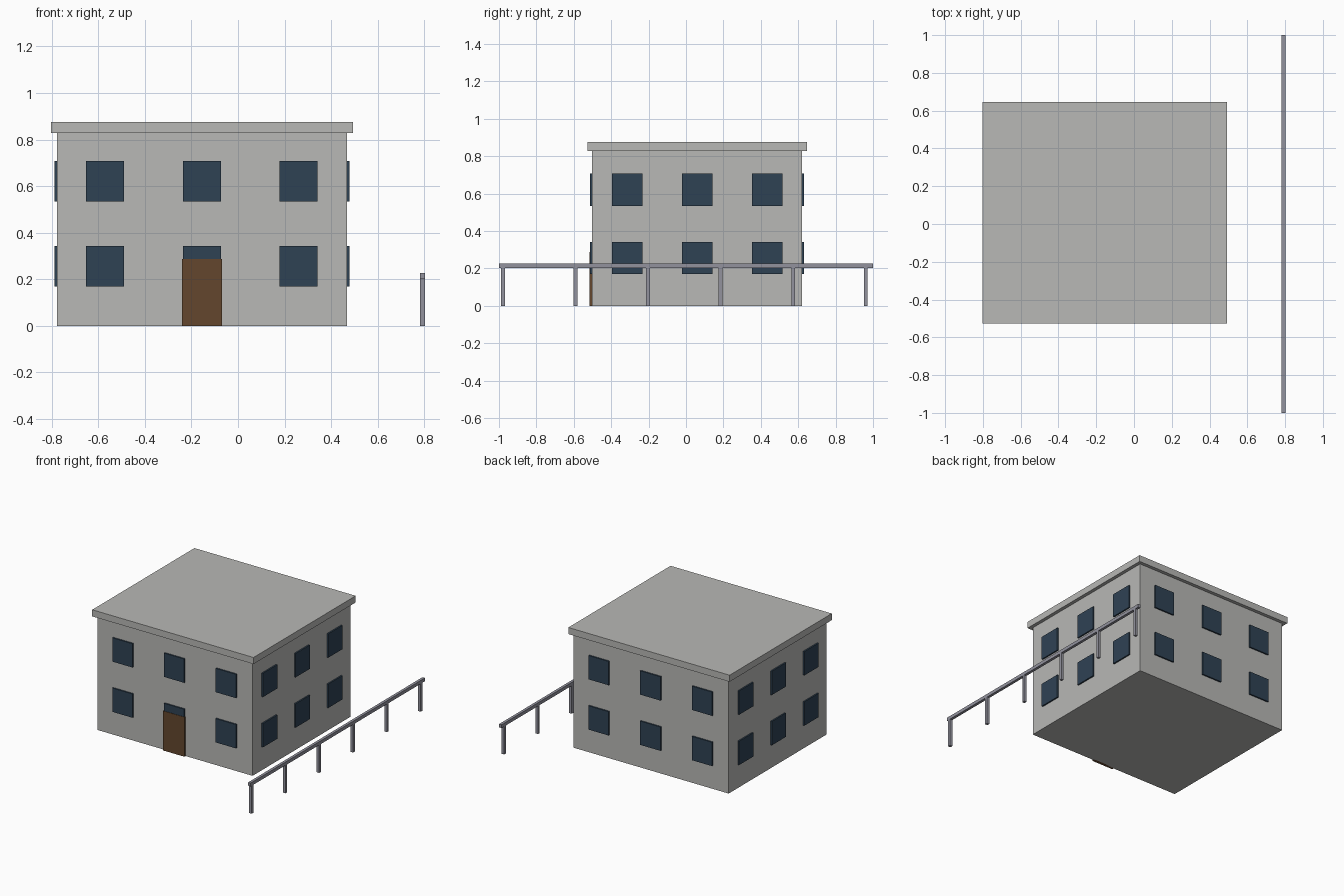
import bpy
import bmesh
from mathutils import Matrix, Vector

cube = bpy.data.objects.get("Cube")
if cube:
    bpy.data.objects.remove(cube, do_unlink=True)


def material(name, rgb):
    mat = bpy.data.materials.new(name)
    mat.use_nodes = True
    mat.diffuse_color = (*rgb, 1)
    bsdf = next(n for n in mat.node_tree.nodes if n.type == "BSDF_PRINCIPLED")
    bsdf.inputs["Base Color"].default_value = (*rgb, 1)
    return mat


concrete = material("concrete grey", (0.48, 0.48, 0.465))
glass = material("window blue", (0.028, 0.054, 0.088))
wood = material("door brown", (0.125, 0.062, 0.027))
steel = material("railing grey", (0.29, 0.29, 0.34))


def boxes(name, mat, items):
    """One object made of boxes, each given as (centre, size)."""
    bm = bmesh.new()
    for centre, size in items:
        place = Matrix.Translation(centre) @ Matrix.Diagonal((*size, 1))
        bmesh.ops.create_cube(bm, size=1, matrix=place)
    mesh = bpy.data.meshes.new(name)
    bm.to_mesh(mesh)
    bm.free()
    mesh.materials.append(mat)
    obj = bpy.data.objects.new(name, mesh)
    bpy.context.collection.objects.link(obj)
    return obj


# Building body and overhanging roof slab
cx, cy = -0.155, 0.06
width, depth, height = 1.246, 1.123, 0.828
overhang, slab = 0.025, 0.048
boxes("walls", concrete, [((cx, cy, height / 2), (width, depth, height))])
boxes("roof_slab", concrete, [((cx, cy, height + slab / 2),
                               (width + 2 * overhang, depth + 2 * overhang, slab))])

# Three windows per floor on each wall
win_w, win_h, proud = 0.163, 0.173, 0.0105
embed = 0.01
thick = proud + embed
shift = (proud - embed) / 2
floors = (0.256, 0.621)
for name, axis, sign in (("front", 1, -1), ("back", 1, 1), ("left", 0, 1), ("right", 0, -1)):
    across = 1 - axis
    extent = (width, depth)
    panes = []
    for z in floors:
        for column in (-1, 0, 1):
            centre = Vector((cx, cy, z))
            centre[axis] += sign * (extent[axis] / 2 + shift)
            centre[across] += column * extent[across] / 3
            size = [win_w, win_w, win_h]
            size[axis] = thick
            panes.append((centre, size))
    boxes(name + "_windows", glass, panes)

# Front door, slightly proud of the window above it
door_h, door_proud = 0.287, 0.0135
boxes("front_door", wood, [((cx, cy - depth / 2 - (door_proud - embed) / 2, door_h / 2),
                            (0.172, door_proud + embed, door_h))])

# Free-standing railing beside the building
rail_x, bar, rail_h = 0.792, 0.02, 0.203
boxes("railing_top_bar", steel, [((rail_x, 0, rail_h + 0.012), (bar, 2, 0.024))])
boxes("railing_posts", steel, [((rail_x, -0.979 + i * 0.388, rail_h / 2), (bar, bar, rail_h))
                               for i in range(6)])
